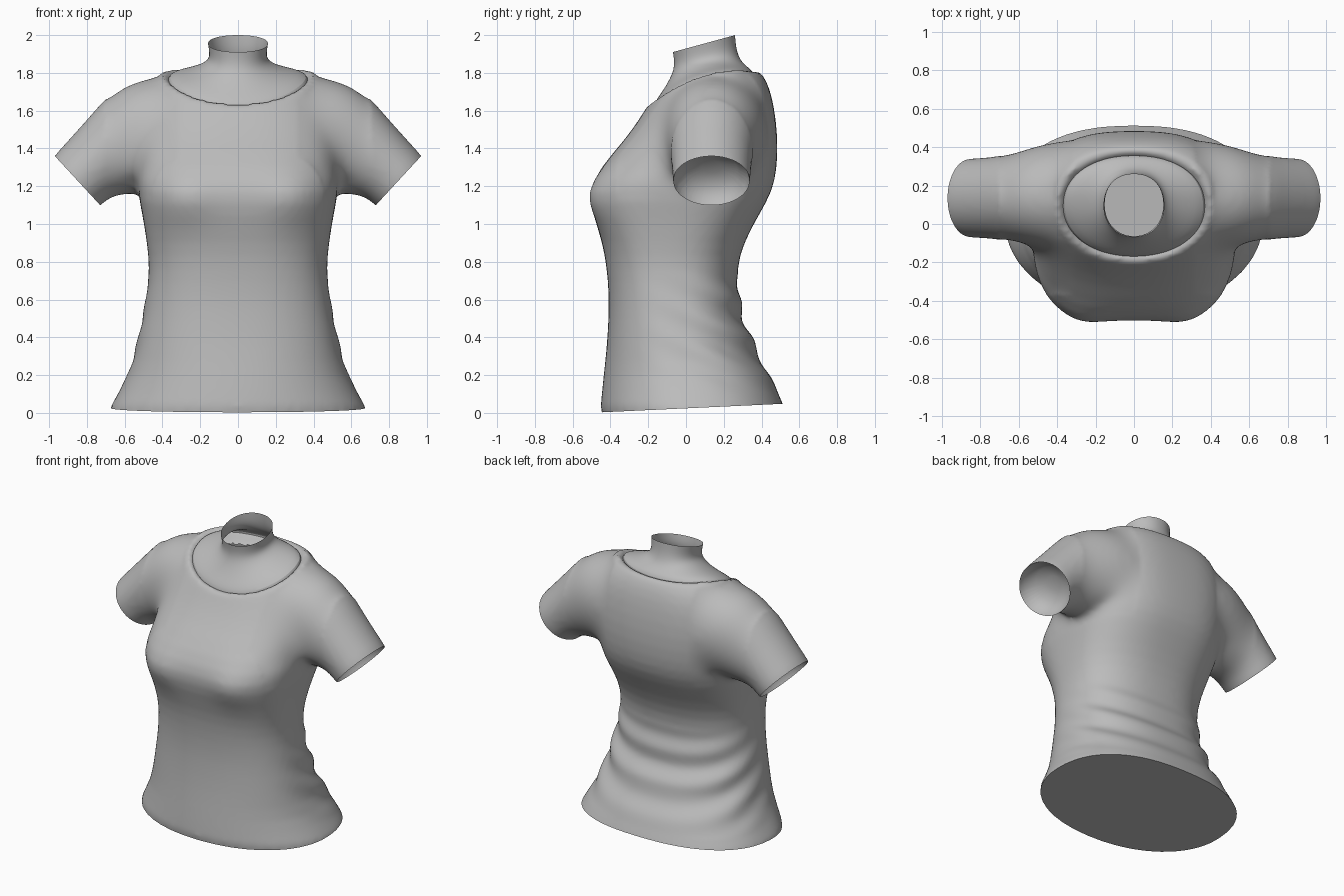
import bpy, bmesh
from math import sin, cos, pi, exp
from mathutils import Vector

cube = bpy.data.objects.get("Cube")
if cube:
    bpy.data.objects.remove(cube, do_unlink=True)

cloth = bpy.data.materials.new("soft_grey")
cloth.use_nodes = True
grey = (0.5, 0.5, 0.5, 1)
cloth.diffuse_color = grey
cloth.node_tree.nodes["Principled BSDF"].inputs["Base Color"].default_value = grey

SEGS = 40


def power(v, e):
    return (abs(v) ** e) * (1 if v >= 0 else -1)


def body_ring(yf, zf, yb, zb, w, lift=0, ef=0.95, eb=0.92):
    """Tilted ring through a front and a back point, half width w."""
    pts = []
    for i in range(SEGS):
        a = 2 * pi * i / SEGS
        e = ef if sin(a) < 0 else eb
        c, s = power(cos(a), e), power(sin(a), e)
        pts.append(Vector((w * c, (yf + yb) / 2 + (yb - yf) / 2 * s,
                           (zf + zb) / 2 + (zb - zf) / 2 * s + lift * cos(a) ** 2)))
    return pts


def sleeve_ring(side, xt, zt, xb, zb, yc, yh):
    """Ring across the arm from a top point to an underarm point."""
    pts = []
    for i in range(SEGS):
        a = 2 * pi * i / SEGS
        pts.append(Vector((side * ((xt + xb) / 2 + (xt - xb) / 2 * sin(a)),
                           yc + yh * cos(a),
                           (zt + zb) / 2 + (zt - zb) / 2 * sin(a))))
    return pts


def loft(bm, rings, caps=True):
    loops = [[bm.verts.new(p) for p in r] for r in rings]
    for lo, hi in zip(loops, loops[1:]):
        for i in range(SEGS):
            j = (i + 1) % SEGS
            bm.faces.new((lo[i], lo[j], hi[j], hi[i]))
    if caps:
        bm.faces.new(loops[0][::-1])
        bm.faces.new(loops[-1])


def make_object(name, bm):
    bmesh.ops.recalc_face_normals(bm, faces=bm.faces)
    mesh = bpy.data.meshes.new(name)
    bm.to_mesh(mesh)
    bm.free()
    obj = bpy.data.objects.new(name, mesh)
    bpy.context.collection.objects.link(obj)
    mesh.materials.append(cloth)
    return obj


def smooth_shade(obj, angle):
    bpy.ops.object.select_all(action='DESELECT')
    obj.select_set(True)
    bpy.context.view_layer.objects.active = obj
    bpy.ops.object.shade_smooth_by_angle(angle=angle)


# Torso: hem to collar, then a sunken top that is removed later
bm = bmesh.new()
level = [(-0.1, -0.46, 0.565, 0.74, 0.95), (0.03, -0.455, 0.525, 0.682, 0.95),
         (0.2, -0.437, 0.447, 0.578, 0.9), (0.35, -0.42, 0.358, 0.54, 0.86),
         (0.5, -0.411, 0.305, 0.506, 0.84), (0.62, -0.409, 0.278, 0.487, 0.82),
         (0.76, -0.419, 0.268, 0.468, 0.79), (0.9, -0.442, 0.305, 0.483, 0.75),
         (1.05, -0.493, 0.388, 0.507, 0.69), (1.17, -0.517, 0.458, 0.533, 0.65),
         (1.3, -0.456, 0.485, 0.535, 0.7)]
rings = [body_ring(yf, z, yb, z, w, 0, e, 0.84 if z < 1 else 0.77)
         for z, yf, yb, w, e in level]
rings += [body_ring(-0.32, 1.45, 0.487, 1.47, 0.53, 0, 0.76, 0.75),
          body_ring(-0.238, 1.57, 0.465, 1.64, 0.5, 0.02, 0.82, 0.74),
          body_ring(-0.212, 1.615, 0.433, 1.75, 0.45, 0.05, 0.9, 0.76),
          body_ring(-0.192, 1.64, 0.387, 1.82, 0.404, 0.075),
          body_ring(-0.172, 1.635, 0.362, 1.80, 0.38, 0.07),
          body_ring(-0.12, 1.56, 0.29, 1.68, 0.28)]
loft(bm, rings)

# Short sleeves, overlapping the torso and running past the cuff
arm = [(0.31, 1.73, 0.25, 1.25, 0.15, 0.25), (0.40, 1.79, 0.32, 1.2, 0.155, 0.3),
       (0.57, 1.768, 0.47, 1.17, 0.147, 0.262), (0.70, 1.672, 0.57, 1.155, 0.138, 0.23),
       (0.80, 1.55, 0.66, 1.155, 0.135, 0.212), (0.97, 1.365, 0.73, 1.10, 0.135, 0.205),
       (1.04, 1.285, 0.80, 1.025, 0.135, 0.205)]
for side in (1, -1):
    loft(bm, [sleeve_ring(side, *r) for r in arm])
shirt = make_object("shirt", bm)

# Blend the parts into one surface
sub = shirt.modifiers.new("round", 'SUBSURF')
sub.levels = 1
rem = shirt.modifiers.new("blend", 'REMESH')
rem.mode = 'VOXEL'
rem.voxel_size = 0.018
smo = shirt.modifiers.new("relax", 'SMOOTH')
smo.factor = 0.5
smo.iterations = 6
deps = bpy.context.evaluated_depsgraph_get()
blended = bpy.data.meshes.new_from_object(shirt.evaluated_get(deps))
shirt.modifiers.clear()
shirt.data = blended

bm = bmesh.new()
bm.from_mesh(blended)


def relax(verts, steps):
    for step in range(steps):
        bmesh.ops.smooth_vert(bm, verts=verts, factor=0.5,
                              use_axis_x=True, use_axis_y=True, use_axis_z=True)


# Soften the joint between sleeve and torso, sparing the collar
joint = []
for v in bm.verts:
    x, y, z = v.co
    clear = z < 1.5 or (x / 0.44) ** 2 + ((y - 0.1) / 0.33) ** 2 > 1
    if 0.32 < abs(x) < 0.7 and 1.13 < z < 1.82 and clear and y > -0.36:
        joint.append(v)
relax([v for v in joint if v.co.z > 1.24], 60)
relax(joint, 12)
bm.normal_update()

# Bust, and fabric folds sweeping from the lower back up towards the front
moves = []
for v in bm.verts:
    x, y, z = v.co
    if y < -0.2:
        bust = exp(-((abs(x) - 0.29) ** 2 + (z - 1.14) ** 2) / 0.02)
        moves.append((v, Vector((0, -0.026 * bust, 0))))
    if 0.1 < z < 0.76:
        back = min(max((y + 0.3) / 0.5, 0), 1)
        fade = sin(pi * (z - 0.1) / 0.66) * back * back
        wave = cos(2 * pi * (z + 0.45 * (y - 0.35) - 0.2) / 0.18)
        moves.append((v, v.normal * (0.013 * fade * wave)))
for v, d in moves:
    v.co += d


def cut(faces, point, normal):
    """Trim along a plane and return the new border edges."""
    geom = set(faces)
    for f in faces:
        geom.update(f.edges)
        geom.update(f.verts)
    res = bmesh.ops.bisect_plane(bm, geom=list(geom), plane_co=point,
                                 plane_no=normal, clear_outer=True)
    return [g for g in res["geom_cut"] if isinstance(g, bmesh.types.BMEdge)]


# Cuffs, each with a shallow closed hollow
for side in (1, -1):
    faces = [f for f in bm.faces
             if f.calc_center_median().x * side > 0.62 and f.calc_center_median().z > 1]
    out = Vector((side * 0.735, 0, -0.678))
    rim = cut(faces, (side * 0.97, 0, 1.36), out)
    for depth, scale in ((0.04, 0.94), (0.05, 0.7), (0.02, 0.4)):
        new = bmesh.ops.extrude_edge_only(bm, edges=rim)["geom"]
        rim = [g for g in new if isinstance(g, bmesh.types.BMEdge)
               and len(g.link_faces) == 1]
        ring = {v for e in rim for v in e.verts}
        mid = sum((v.co for v in ring), Vector()) / len(ring)
        for v in ring:
            v.co = mid + (v.co - mid) * scale - out * depth
    bmesh.ops.contextual_create(bm, geom=rim)

# Flat closed hem, a little higher at the back
rim = cut(list(bm.faces), (0, -0.45, 0.003), (0, 0.045, -0.96))
bmesh.ops.contextual_create(bm, geom=rim)

# Opening beneath the neck
hole = []
for f in bm.faces:
    c = f.calc_center_median()
    if c.z > 1.45 and (c.x / 0.33) ** 2 + ((c.y - 0.1) / 0.21) ** 2 < 1:
        hole.append(f)
bmesh.ops.delete(bm, geom=hole, context='FACES')
bm.to_mesh(blended)
bm.free()
blended.materials.clear()
blended.materials.append(cloth)
smooth_shade(shirt, 0.8)

# Neck: open tube flaring out to sit inside the collar
bm = bmesh.new()
loft(bm, [body_ring(-0.165, 1.58, 0.345, 1.74, 0.36, 0.06),
          body_ring(-0.178, 1.63, 0.367, 1.80, 0.388, 0.072),
          body_ring(-0.125, 1.70, 0.32, 1.835, 0.25, 0.045),
          body_ring(-0.072, 1.79, 0.285, 1.87, 0.168, 0.02),
          body_ring(-0.06, 1.85, 0.265, 1.93, 0.148),
          body_ring(-0.07, 1.91, 0.26, 2.0, 0.159)], caps=False)
neck = make_object("neck", bm)
neck.modifiers.new("round", 'SUBSURF').levels = 2
neck.modifiers["round"].render_levels = 2
smooth_shade(neck, 1.2)
